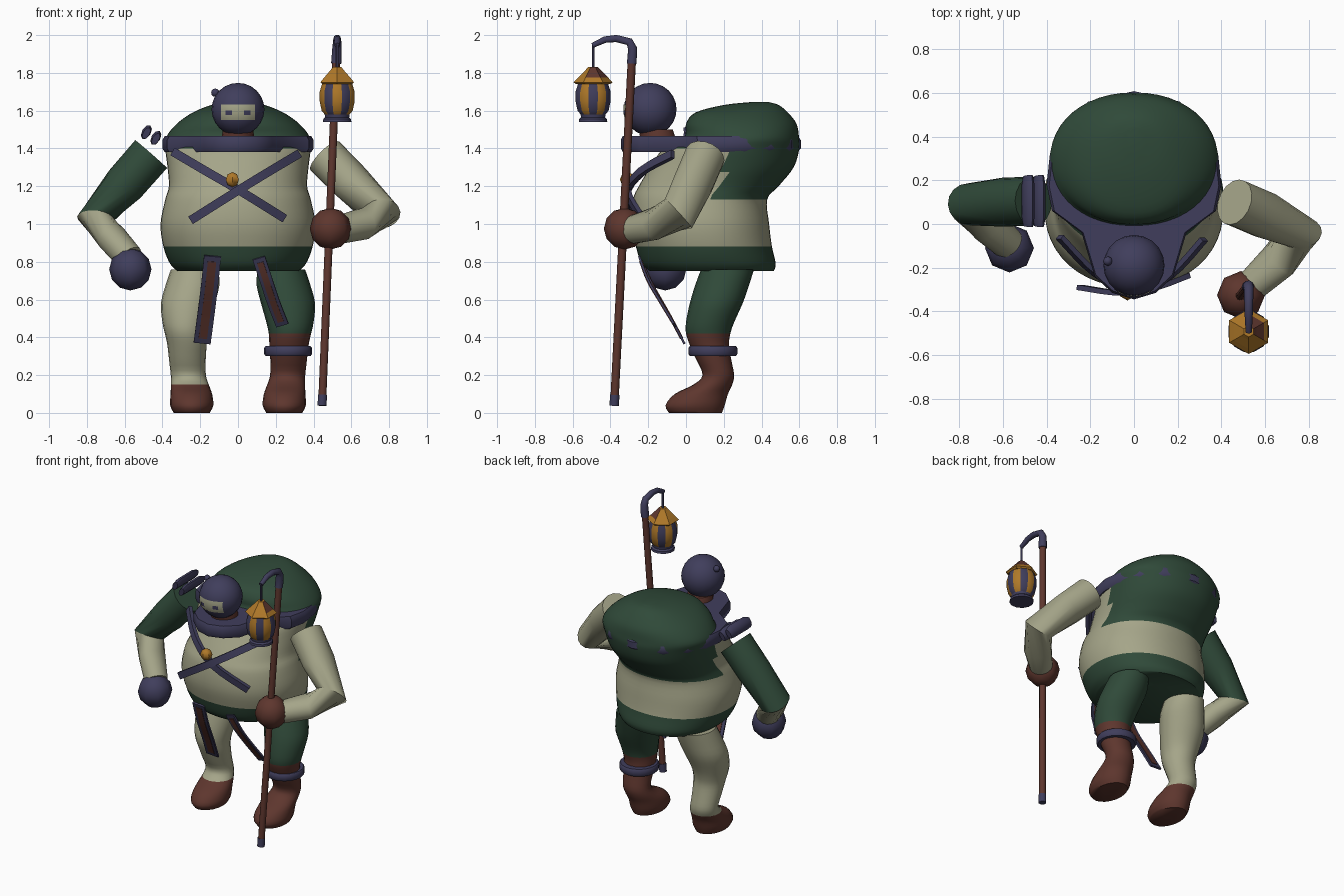
import bpy, bmesh, math
from mathutils import Vector

if "Cube" in bpy.data.objects:
    bpy.data.objects.remove(bpy.data.objects["Cube"])


def material(name, rgb):
    m = bpy.data.materials.new(name)
    m.use_nodes = True
    m.diffuse_color = (*rgb, 1)
    m.node_tree.nodes["Principled BSDF"].inputs["Base Color"].default_value = (*rgb, 1)
    return m


CREAM = material("cream", (.376, .376, .25))
GREEN = material("dark green", (.029, .068, .041))
PURPLE = material("dusk purple", (.051, .048, .107))
BROWN = material("red brown", (.112, .037, .027))
GOLD = material("gold", (.43, .19, .022))


def finish(name, bm, mats, rule=None, angle=40):
    """Turn a bmesh into a shaded object, colouring faces by a rule."""
    bmesh.ops.recalc_face_normals(bm, faces=bm.faces)
    if rule:
        for f in bm.faces:
            f.material_index = rule(f.calc_center_median())
    me = bpy.data.meshes.new(name)
    bm.to_mesh(me)
    bm.free()
    for m in mats:
        me.materials.append(m)
    ob = bpy.data.objects.new(name, me)
    bpy.context.collection.objects.link(ob)
    if angle:
        bpy.ops.object.select_all(action='DESELECT')
        bpy.context.view_layer.objects.active = ob
        ob.select_set(True)
        bpy.ops.object.shade_smooth_by_angle(angle=math.radians(angle))
    return ob


def skin(rings):
    """Bridge equal rings of points and cap both ends."""
    bm = bmesh.new()
    loops = [[bm.verts.new(p) for p in r] for r in rings]
    n = len(loops[0])
    for a, b in zip(loops, loops[1:]):
        for i in range(n):
            bm.faces.new((a[i], a[(i + 1) % n], b[(i + 1) % n], b[i]))
    bm.faces.new(loops[0])
    bm.faces.new(loops[-1])
    return bm


def smooth_rows(rows, steps=4):
    """Catmull-Rom resampling of number rows."""
    out = []
    for i in range(len(rows) - 1):
        p = [rows[max(0, i - 1)], rows[i], rows[i + 1], rows[min(len(rows) - 1, i + 2)]]
        for s in range(steps):
            t = s / steps
            out.append([.5 * (2 * b + (c - a) * t + (2 * a - 5 * b + 4 * c - d) * t * t
                              + (3 * b - a - 3 * c + d) * t ** 3) for a, b, c, d in zip(*p)])
    return out + [list(rows[-1])]


def loft(name, rows, mats, rule=None, sides=32, power=2.0, phase=0.0, angle=40):
    """Stack of horizontal ovals; row = height, centre x, half width, front y, back y."""
    rings = []
    for z, cx, rx, yf, yb in rows:
        ring = []
        for i in range(sides):
            a = math.tau * (i + phase) / sides
            c, s = (math.copysign(abs(v) ** (2 / power), v) for v in (math.cos(a), math.sin(a)))
            ring.append((cx + rx * c, (yf + yb) / 2 + (yb - yf) / 2 * s, z))
        rings.append(ring)
    return finish(name, skin(rings), mats, rule, angle)


def sweep(name, path, sizes, mats, ref=(0, 1, 0), sides=12, rule=None):
    """Tube or strap along a path; size = half extent along ref and across it."""
    pts = [Vector(p) for p in path]
    rings = []
    for i, p in enumerate(pts):
        t = Vector()
        if i:
            t += (p - pts[i - 1]).normalized()
        if i < len(pts) - 1:
            t += (pts[i + 1] - p).normalized()
        t.normalize()
        u = (Vector(ref) - t * t.dot(Vector(ref))).normalized()
        v = t.cross(u)
        a, b = sizes[min(i, len(sizes) - 1)]
        k, ph = (math.sqrt(2), .5) if sides == 4 else (1, 0)
        angs = [math.tau * (j + ph) / sides for j in range(sides)]
        rings.append([p + u * a * k * math.cos(g) + v * b * k * math.sin(g) for g in angs])
    return finish(name, skin(rings), mats, rule)


def ball(name, centre, r, mat, detail=(16, 10), scale=(1, 1, 1)):
    bm = bmesh.new()
    bmesh.ops.create_uvsphere(bm, u_segments=detail[0], v_segments=detail[1], radius=r)
    for v in bm.verts:
        v.co = Vector(c * s for c, s in zip(v.co, scale)) + Vector(centre)
    return finish(name, bm, [mat], angle=50)


# Torso with hunched back
torso = [(.75, 0, .32, -.19, .465), (.79, 0, .36, -.235, .475), (.88, 0, .395, -.265, .455),
         (1.0, 0, .41, -.29, .44), (1.13, 0, .385, -.28, .43), (1.2, 0, .366, -.25, .49),
         (1.3, 0, .373, -.19, .57), (1.4, 0, .385, -.12, .6), (1.46, 0, .38, -.01, .598),
         (1.53, 0, .325, 0, .585), (1.59, 0, .24, .05, .54), (1.63, 0, .14, .2, .49),
         (1.645, 0, .04, .34, .44)]


def torso_rule(c):
    cloak = c.z > 1.4 or (c.z > 1.13 and c.y > .13 + (c.z - 1.13) * .5)
    return 1 if c.z < .88 or cloak else 0


loft("torso", smooth_rows(torso), [CREAM, GREEN], torso_rule, 48, 2.15, angle=60)

# Scarf slab around the shoulders, coming to a point below the head
half = [(0, -.345), (.1, -.315), (.18, -.24), (.24, -.04), (.375, .06), (.4, .18),
        (.385, .32), (.33, .45), (.21, .56), (0, .608)]
outline = half + [(-x, y) for x, y in half[-2:0:-1]]
finish("scarf", skin([[(x * s, y * s, z) for x, y in outline] for z, s in
                      ((1.38, .97), (1.4, 1), (1.445, 1), (1.465, .97))]), [PURPLE])

# Head with face plate and eyes
HEAD, R = Vector((0, -.19, 1.607)), .14
ball("head", HEAD, R, PURPLE, (20, 12))
ball("head_stud", (-.12, -.17, 1.695), .022, PURPLE, (8, 6))
loft("neck", [(1.44, 0, .09, -.24, -.05), (1.5, 0, .08, -.25, -.07)], [BROWN], sides=16)


def face_patch(name, x0, x1, z0, z1, lift, mat, n=8):
    bm = bmesh.new()
    bmesh.ops.create_grid(bm, x_segments=n, y_segments=n, size=1)
    for v in bm.verts:
        x = x0 + (x1 - x0) * (v.co.x + 1) / 2
        z = z0 + (z1 - z0) * (v.co.y + 1) / 2 - HEAD.z
        v.co = HEAD + Vector((x, -math.sqrt(max(0, (R + lift) ** 2 - x * x - z * z)), z))
    finish(name, bm, [mat])


face_patch("face_plate", -.09, .09, 1.55, 1.632, .002, CREAM)
for side in (-1, 1):
    face_patch("eye", side * .05 - .017, side * .05 + .017, 1.576, 1.602, .005, PURPLE, 3)

# Crossed chest straps and brooch
sweep("chest_strap", smooth_rows([(-.34, -.06, 1.38), (-.17, -.23, 1.28), (.02, -.305, 1.17),
                                  (.245, -.235, 1.03)]), [(.012, .023)], [PURPLE], sides=4)
sweep("chest_strap", smooth_rows([(.32, -.07, 1.37), (.16, -.24, 1.275), (-.02, -.315, 1.165),
                                  (-.25, -.29, 1.02)]), [(.012, .023)], [PURPLE], sides=4)
ball("brooch", (-.03, -.31, 1.235), .04, GOLD, (6, 4))

# Hanging sashes with an inlaid stripe
for path, w in (([(-.135, -.245, .83), (-.15, -.18, .68), (-.17, -.09, .52), (-.19, -.01, .37)], .045),
                ([(.11, -.245, .82), (.15, -.2, .7), (.19, -.13, .58), (.235, -.06, .465)], .034)):
    path = smooth_rows(path)
    sweep("sash", path, [(w, .006)], [PURPLE], (1, 0, 0), 4)
    sweep("sash_stripe", path[1:-1], [(w * .5, .009)], [BROWN], (1, 0, 0), 4)

# Legs and boots
leg = [(.76, .23, .125, .08, .36), (.68, .24, .142, .05, .335), (.58, .265, .143, .02, .3),
       (.48, .275, .125, 0, .255), (.42, .275, .112, 0, .235), (.36, .27, .104, .02, .227),
       (.28, .268, .097, .055, .24), (.2, .263, .093, .088, .255), (.15, .255, .1, .04, .245),
       (.1, .247, .11, -.06, .222), (.04, .245, .114, -.108, .205), (0, .245, .095, -.09, .19)]
for name, sx, top, mat in (("left_leg", 1, .42, GREEN), ("right_leg", -1, .15, CREAM)):
    rows = [(z, sx * x, rx, a, b) for z, x, rx, a, b in smooth_rows(leg, 3)]
    loft(name, rows, [mat, BROWN], lambda c, t=top: int(c.z < t), 20, angle=60)
loft("boot_cuff", [(.302, .265, .12, .02, .265), (.312, .265, .127, .012, .272),
                   (.343, .265, .127, .012, .272), (.353, .265, .12, .02, .265)], [PURPLE], sides=20)

# Arms and hands
sweep("right_arm", [(-.46, .105, 1.37), (-.6, .1, 1.21), (-.755, .09, 1.03), (-.67, 0, .93), (-.575, -.09, .82)],
      [(.112, .112), (.112, .11), (.105, .097), (.09, .08), (.075, .075)],
      [GREEN, CREAM], sides=16, rule=lambda c: int(c.z < 1.03))
ball("right_hand", (-.57, -.11, .76), .112, PURPLE, (8, 6))
sweep("left_arm", [(.46, .1, 1.36), (.6, .04, 1.22), (.76, -.04, 1.055), (.66, -.17, 1.0), (.54, -.28, .97)],
      [(.108, .108), (.108, .105), (.105, .1), (.09, .085), (.075, .075)], [CREAM], sides=16)
ball("left_hand", (.49, -.325, .975), .11, BROWN, (8, 6))

# Floating shoulder clasps
for x, z in ((-.485, 1.48), (-.435, 1.45)):
    sweep("shoulder_clasp", [(x, -.01, z), (x, .03, z + .006), (x, .18, z + .006), (x, .22, z)],
          [(.018, .034), (.024, .042), (.024, .042), (.018, .034)], [PURPLE], (.87, 0, -.5), 8)

# Staff with hook
LOW, HIGH = Vector((.445, -.38, .04)), Vector((.522, -.285, 1.9))
sweep("staff", [LOW, HIGH], [(.022, .022)], [BROWN], sides=10)
sweep("staff_tip", [LOW - Vector((0, 0, .002)), LOW.lerp(HIGH, .03)], [(.025, .025)], [PURPLE], sides=10)
sweep("staff_hook", [(.52, -.287, 1.85), (.524, -.283, 1.93), (.525, -.3, 1.965), (.525, -.37, 1.982),
                     (.525, -.43, 1.976), (.525, -.495, 1.945)],
      [(.027, .027), (.025, .025), (.022, .022), (.02, .02), (.018, .018), (.014, .014)],
      [PURPLE], (1, 0, 0), 10)

# Lantern
LX, LY = .525, -.492
sweep("lantern_chain", [(LX, LY, 1.95), (LX, LY, 1.8)], [(.008, .008)], [PURPLE], (1, 0, 0), 6)


def lantern_rows(pairs):
    return [(z, LX, r, LY - r, LY + r) for z, r in pairs]


def pane_rule(c):
    step = round(math.degrees(math.atan2(c.y - LY, c.x - LX)) / 30)
    return int(step % 2 == 1 and 1.585 < c.z < 1.75)


def roof_rule(c):
    a = math.degrees(math.atan2(c.y - LY, c.x - LX))
    return int(c.z > 1.775 and -10 < a < 70)


loft("lantern_body", lantern_rows([(1.58, .068), (1.6, .085), (1.65, .096), (1.7, .096), (1.75, .08)]),
     [PURPLE, GOLD], pane_rule, 12, phase=.5, angle=30)
loft("lantern_base", lantern_rows([(1.54, .078), (1.555, .076), (1.565, .066), (1.59, .07)]),
     [PURPLE], sides=12, phase=.5, angle=30)
loft("lantern_roof", lantern_rows([(1.74, .09), (1.75, .103), (1.775, .08), (1.815, .04), (1.832, .025)]),
     [GOLD, BROWN], roof_rule, 6, phase=.5, angle=0)
